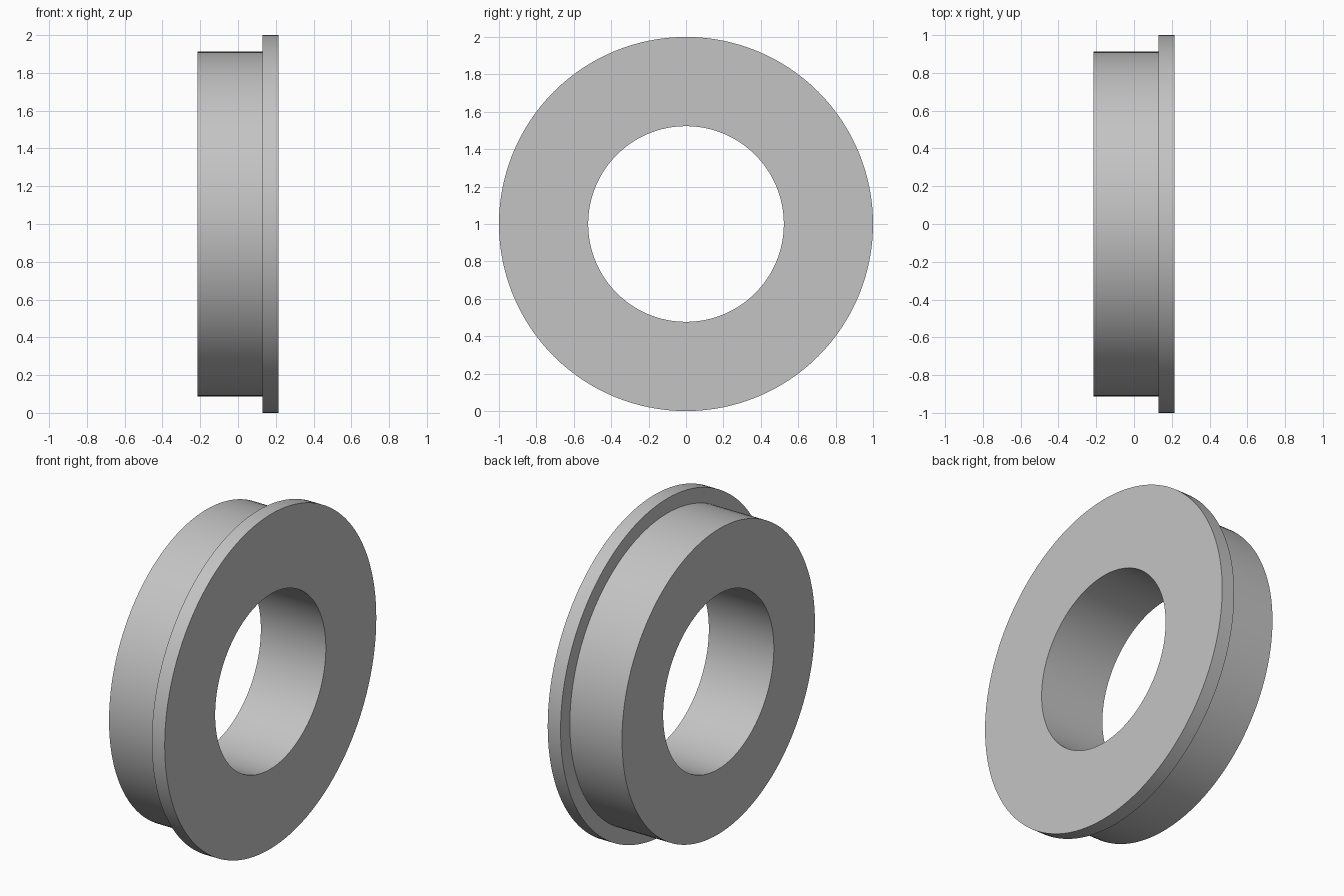
import bpy, bmesh, math
from mathutils import Matrix, Vector

cube = bpy.data.objects.get("Cube")
if cube:
    bpy.data.objects.remove(cube, do_unlink=True)

SEGMENTS = 128
BORE, BODY, FLANGE = 0.523, 0.912, 1.0
BACK, STEP, FACE = -0.215, 0.13, 0.215

# Plain grey metal
grey = bpy.data.materials.new("grey metal")
grey.use_nodes = True
colour = (0.55, 0.55, 0.55, 1)
grey.diffuse_color = colour
grey.node_tree.nodes["Principled BSDF"].inputs["Base Color"].default_value = colour

# Closed stepped profile (x, radius), revolved about the x axis
profile = [(BACK, BORE), (BACK, BODY), (STEP, BODY),
           (STEP, FLANGE), (FACE, FLANGE), (FACE, BORE)]
bm = bmesh.new()
rings = []
for i in range(SEGMENTS):
    turn = Matrix.Rotation(2 * math.pi * i / SEGMENTS, 3, 'X')
    rings.append([bm.verts.new(turn @ Vector((x, 0, r))) for x, r in profile])
for i, ring in enumerate(rings):
    after = rings[(i + 1) % SEGMENTS]
    for j in range(len(profile)):
        k = (j + 1) % len(profile)
        bm.faces.new((ring[j], ring[k], after[k], after[j]))
bmesh.ops.recalc_face_normals(bm, faces=bm.faces)

mesh = bpy.data.meshes.new("flanged_bushing")
bm.to_mesh(mesh)
bm.free()
mesh.materials.append(grey)
bushing = bpy.data.objects.new("flanged_bushing", mesh)
bushing.location.z = FLANGE
bpy.context.collection.objects.link(bushing)

# Smooth round walls with crisp rims
bpy.ops.object.select_all(action='DESELECT')
bushing.select_set(True)
bpy.context.view_layer.objects.active = bushing
bpy.ops.object.shade_smooth_by_angle(angle=math.radians(30))
